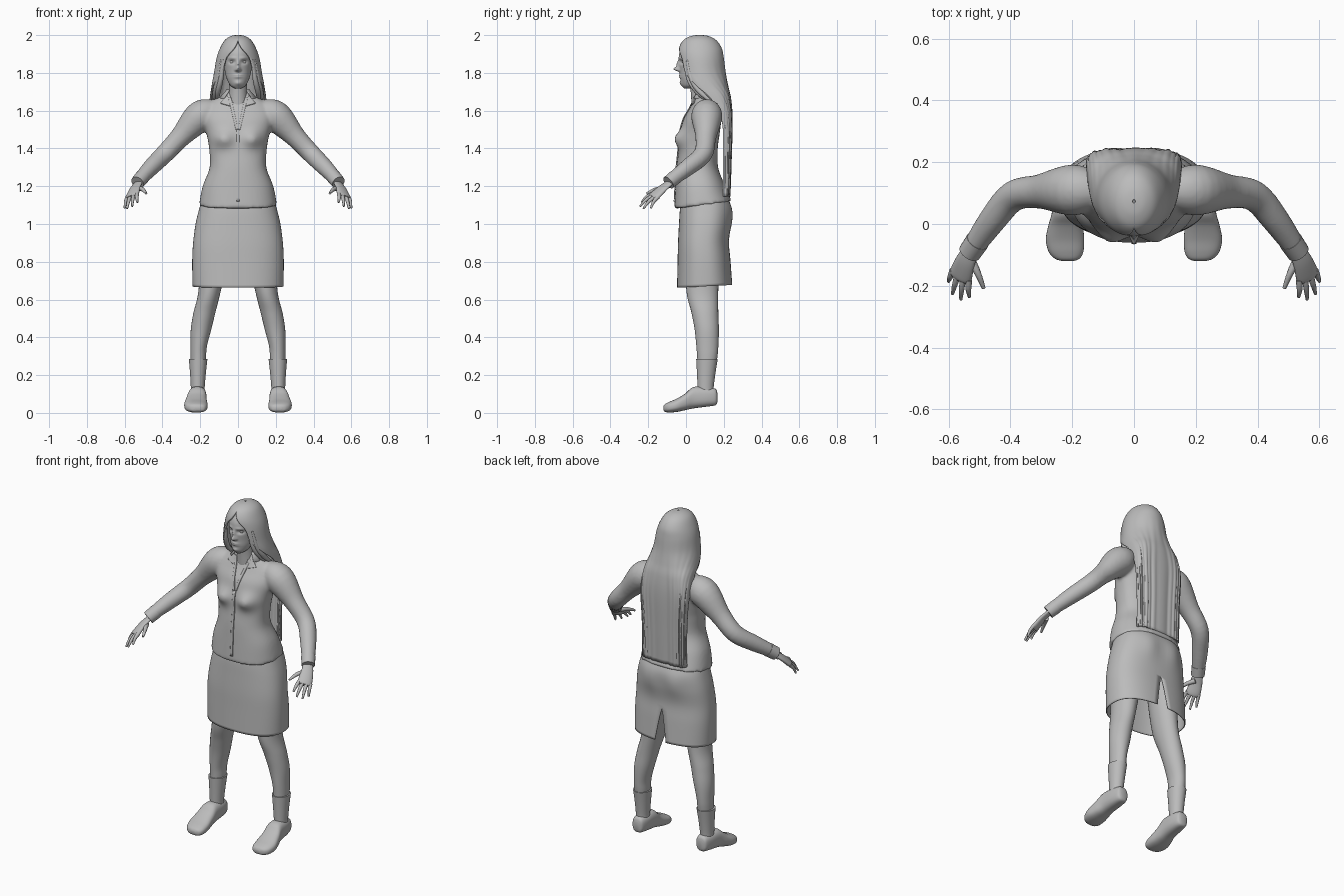
import bpy, bmesh, math
from mathutils import Vector

cube = bpy.data.objects.get("Cube")
if cube:
    bpy.data.objects.remove(cube, do_unlink=True)

grey = bpy.data.materials.new("plain grey")
grey.use_nodes = True
grey.diffuse_color = (0.5, 0.5, 0.5, 1)
grey.node_tree.nodes["Principled BSDF"].inputs["Base Color"].default_value = (0.5, 0.5, 0.5, 1)


def smooth(rows, k=6):
    """Spline between rows of equal length."""
    out = []
    last = len(rows) - 1
    for i in range(last):
        a, b, c, d = rows[max(i - 1, 0)], rows[i], rows[i + 1], rows[min(i + 2, last)]
        for s in range(k):
            t = s / k
            out.append([q + 0.5 * t * (r - p + t * (2 * p - 5 * q + 4 * r - e + t * (3 * (q - r) + e - p)))
                        for p, q, r, e in zip(a, b, c, d)])
    return out + [list(rows[-1])]


def power(v, p):
    return math.copysign(abs(v) ** (2 / p), v)


def oval(cx, cy, rx, ry, p=2, n=40, span=None):
    """Rounded outline from the -y side; span makes it an open arc."""
    angles = [2 * math.pi * i / n for i in range(n)] if span is None else \
             [span * (2 * i / (n - 1) - 1) for i in range(n)]
    return [(cx + rx * power(math.sin(t), p), cy - ry * power(math.cos(t), p)) for t in angles]


def body_ring(z, w, front, back, p=2, n=40, tilt=0, span=None):
    mid = (front + back) / 2
    pts = oval(0, mid, w, (back - front) / 2, p, n, span)
    return [Vector((x, y, z + tilt * (y - mid))) for x, y in pts]


def loft(bm, rings, closed=True, caps=True):
    loops = [[bm.verts.new(p) for p in ring] for ring in rings]
    n = len(loops[0])
    for a, b in zip(loops, loops[1:]):
        for i in range(n if closed else n - 1):
            j = (i + 1) % n
            bm.faces.new((a[i], a[j], b[j], b[i]))
    if closed and caps:
        bm.faces.new(loops[0][::-1])
        bm.faces.new(loops[-1])


def tube(bm, points, side=(0, 1, 0), flat=1, n=20, k=5):
    """Round or flattened tube through points given as x, y, z, radius."""
    path = smooth(points, k)
    rings = []
    for i, (x, y, z, r) in enumerate(path):
        here = Vector((x, y, z))
        t = (Vector(path[min(i + 1, len(path) - 1)][:3]) - Vector(path[max(i - 1, 0)][:3])).normalized()
        u = Vector(side)
        u = (u - t * u.dot(t)).normalized()
        v = t.cross(u)
        rings.append([here + u * a + v * b for a, b in oval(0, 0, r, r * flat, n=n)])
    loft(bm, rings)


def finish(name, bm, mirror=False, thickness=0, angle=45):
    bmesh.ops.remove_doubles(bm, verts=bm.verts, dist=0.0001)
    bmesh.ops.recalc_face_normals(bm, faces=bm.faces)
    mesh = bpy.data.meshes.new(name)
    bm.to_mesh(mesh)
    bm.free()
    mesh.materials.append(grey)
    obj = bpy.data.objects.new(name, mesh)
    bpy.context.collection.objects.link(obj)
    bpy.ops.object.select_all(action='DESELECT')
    obj.select_set(True)
    bpy.context.view_layer.objects.active = obj
    bpy.ops.object.shade_smooth_by_angle(angle=math.radians(angle))
    if thickness:
        mod = obj.modifiers.new("thickness", 'SOLIDIFY')
        mod.thickness = thickness
        mod.offset = 0
    if mirror:
        obj.modifiers.new("mirror", 'MIRROR')
    return obj


# Blouse: torso and sleeves fused into one soft skin
bm = bmesh.new()
torso = [(1.10, .207, -.062, .243, .13), (1.2, .187, -.056, .205, .06), (1.3, .15, -.05, .17, 0),
         (1.4, .153, -.038, .168, 0), (1.47, .165, -.032, .177, 0), (1.55, .185, -.015, .187, 0),
         (1.61, .18, .018, .187, 0), (1.65, .14, .038, .172, 0), (1.68, .085, .046, .145, 0),
         (1.70, .062, .05, .125, 0)]
rings = []
for z, w, f, b, tilt in smooth(torso):
    ring = body_ring(z, w, f, b, 2.3, 64, tilt)
    for v in ring:
        if v.y < 0.06:
            v.y -= .036 * math.exp(-((abs(v.x) - .078) / .05) ** 2 - ((v.z - 1.45) / .045) ** 2)
    rings.append(ring)
loft(bm, rings)
for s in (1, -1):
    tube(bm, [(s * .12, .11, 1.6, .06), (s * .2, .11, 1.57, .083), (s * .305, .105, 1.46, .056),
              (s * .39, .09, 1.37, .05), (s * .46, .01, 1.3, .045), (s * .525, -.083, 1.23, .035)])
blouse = finish("blouse", bm)
mod = blouse.modifiers.new("fuse", 'REMESH')
mod.mode = 'VOXEL'
mod.voxel_size = 0.009
mod.use_smooth_shade = True
mod = blouse.modifiers.new("soften", 'SMOOTH')
mod.factor = 0.5
mod.iterations = 6


def patch(name, a, b, c, d, mirror=False):
    """Thin four-cornered cloth plate, corners as x and z, laid on the blouse front."""
    bm = bmesh.new()
    a, b, c, d = (Vector((x, -.1, z)) for x, z in (a, b, c, d))
    loft(bm, [[a.lerp(b, i / 6).lerp(d.lerp(c, i / 6), j / 20) for i in range(7)] for j in range(21)], False)
    obj = finish(name, bm)
    mod = obj.modifiers.new("lay on", 'SHRINKWRAP')
    mod.target = blouse
    mod.wrap_method = 'PROJECT'
    mod.use_project_y = True
    mod.wrap_mode = 'ABOVE_SURFACE'
    mod.offset = 0.003
    mod = obj.modifiers.new("thickness", 'SOLIDIFY')
    mod.thickness = 0.005
    mod.offset = 0
    if mirror:
        obj.modifiers.new("mirror", 'MIRROR')


patch("button_placket", (-.008, 1.12), (.008, 1.12), (.008, 1.5), (-.008, 1.5))
patch("neckline_edge", (0, 1.5), (.012, 1.5), (.052, 1.67), (.036, 1.67), True)
patch("collar_flap", (.04, 1.622), (.092, 1.637), (.062, 1.675), (.038, 1.672), True)

# Collar band standing round the back of the neck
bm = bmesh.new()
rings = [[Vector((x, y, z)) for x, y in oval(0, .092, w, -d, span=2.3)]
         for z, w, d in ((1.665, .098, .075), (1.70, .066, .05), (1.71, .06, .046))]
loft(bm, rings, False)
finish("collar_band", bm, thickness=.005)

# Cuffs
bm = bmesh.new()
tube(bm, [(.506, -.055, 1.25, .039), (.532, -.093, 1.219, .037)])
finish("cuff", bm, True)

# Hands: flattened palm with tapering fingers
bm = bmesh.new()
across = Vector((.8, .5, -.25)).normalized()
knuckle = Vector((.56, -.165, 1.15))
tube(bm, [(.523, -.078, 1.225, .026), (.545, -.122, 1.19, .034), (.56, -.165, 1.15, .04),
          (.564, -.177, 1.14, .032)], across, .42)
tips = [(.533, -.236, 1.113), (.56, -.244, 1.093), (.587, -.226, 1.081), (.6, -.186, 1.083)]
for i, tip in enumerate(tips):
    base = knuckle + across * (i - 1.5) * .021
    middle = base.lerp(Vector(tip), .5) + Vector((.002, -.004, .005))
    tube(bm, [(*base, .011), (*middle, .009), (*tip, .005)], n=10, k=4)
tube(bm, [(.53, -.11, 1.19, .014), (.505, -.16, 1.183, .011), (.486, -.208, 1.162, .006)], n=10, k=4)
finish("hand", bm, True, angle=60)

# Skirt with a slit opening down the back
bm = bmesh.new()
skirt = [(1.14, .185, -.02, .215), (1.08, .203, -.03, .237), (1.0, .222, -.035, .236), (.9, .235, -.04, .225),
         (.8, .24, -.042, .233), (.67, .238, -.045, .243)]
rings = []
for z, w, f, b in smooth(skirt):
    gap = max(0, .86 - z) * .55
    ring = body_ring(z, w, f, b, 2.4, 65, .05, math.pi - gap)
    for v in ring:
        if v.y > .1:
            v.y += .01 * math.exp(-((abs(v.x) - .08) / .05) ** 2 - ((z - 1.03) / .07) ** 2)
    rings.append(ring)
loft(bm, rings, False)
finish("skirt", bm, thickness=.005)


def limb(name, rows):
    """Upright limb on the left, mirrored to the right: z, x, y, half width, half depth."""
    bm = bmesh.new()
    loft(bm, [[Vector((x, y, z)) for x, y in oval(cx, cy, rx, ry, n=28)] for z, cx, cy, rx, ry in smooth(rows)])
    finish(name, bm, True)


limb("leg", [(.92, .12, .09, .085, .09), (.66, .148, .086, .06, .085), (.53, .178, .1, .058, .071),
             (.44, .196, .11, .054, .064), (.35, .208, .113, .043, .058), (.28, .21, .112, .04, .052),
             (.13, .213, .103, .03, .036)])
limb("sock", [(.285, .211, .111, .049, .057), (.21, .212, .107, .042, .049), (.14, .213, .104, .037, .043),
              (.1, .213, .104, .036, .042)])

# Shoes: outlines swept from heel to toe
bm = bmesh.new()
shoe = [(.166, .212, .018, .055, .105), (.155, .212, .034, .04, .128), (.11, .213, .044, .033, .136),
        (.04, .216, .049, .024, .137), (-.005, .221, .056, .014, .102), (-.05, .223, .062, .005, .075),
        (-.09, .22, .056, .002, .058), (-.112, .216, .04, .006, .046), (-.12, .214, .018, .015, .034)]
loft(bm, [[Vector((x, y, z)) for x, z in oval(cx, (lo + hi) / 2, w, (hi - lo) / 2, 2.6, 32)]
          for y, cx, w, lo, hi in smooth(shoe)])
finish("shoe", bm, True, angle=60)

# Neck
bm = bmesh.new()
loft(bm, [body_ring(*row) for row in smooth([(1.62, .055, .03, .14), (1.7, .048, .025, .125), (1.78, .05, .015, .13)])])
finish("neck", bm)

# Head with features pushed out of the face: x, z, spread in x and z, height
features = [(0, 1.82, .011, .012, .03), (0, 1.845, .009, .02, .012), (.011, 1.815, .006, .006, .008),
            (.032, 1.858, .017, .011, -.012), (.03, 1.878, .02, .008, .004), (0, 1.782, .021, .009, .008),
            (0, 1.782, .022, .0025, -.005), (0, 1.745, .018, .012, .008)]
skull = [(1.718, .018, -.01, .03), (1.735, .042, -.022, .07), (1.77, .06, -.03, .11), (1.81, .07, -.033, .15),
         (1.86, .076, -.038, .17), (1.91, .076, -.034, .17), (1.95, .06, -.012, .15), (1.98, .03, .03, .11)]
bm = bmesh.new()
rings = []
for row in smooth(skull, 14):
    ring = body_ring(*row, n=96)
    for v in ring:
        if v.y < .04:
            v.y -= sum(h * math.exp(-((abs(v.x) - x) / sx) ** 2 - ((v.z - z) / sz) ** 2)
                       for x, z, sx, sz, h in features)
    rings.append(ring)
loft(bm, rings)
finish("head", bm, angle=70)

# Eyes
bm = bmesh.new()
bmesh.ops.create_uvsphere(bm, u_segments=16, v_segments=10, radius=.013)
bmesh.ops.translate(bm, verts=bm.verts, vec=(.031, -.008, 1.858))
finish("eye", bm, True)

# Long hair: z, half width, centre y, depth, opening angle, squareness
hair = [(1.145, .14, .195, .033, 90, 3.5), (1.35, .14, .195, .04, 90, 3.5), (1.55, .15, .188, .052, 90, 3.5),
        (1.66, .145, .15, .083, 95, 3), (1.73, .135, .105, .113, 110, 2.4), (1.8, .122, .085, .12, 135, 2),
        (1.88, .108, .078, .117, 146, 2), (1.93, .09, .075, .109, 168, 2), (1.97, .066, .073, .083, 180, 2),
        (1.99, .036, .073, .045, 180, 2), (1.996, .004, .073, .005, 180, 2)]
bm = bmesh.new()
rings = []
for z, w, cy, d, a, p in smooth(hair):
    ridge = .004 * min(1, max(0, (1.9 - z) / .4))
    pts = oval(0, cy, w, -d, p, 73, math.radians(min(a, 180)))
    rings.append([Vector((x, y + ridge * math.sin(i * .9) * math.cos(i * .37), z)) for i, (x, y) in enumerate(pts)])
loft(bm, rings, False)
finish("long_hair", bm, thickness=.01)

# Loose locks beside the face
bm = bmesh.new()
for out in (0, .014):
    tube(bm, [(.075 + out, -.008 + out, 1.87, .006), (.09 + out, .015 + out, 1.77, .013),
              (.106 + out, .06 + out, 1.7, .014), (.112 + out, .13 + out, 1.64, .006)], n=12)
finish("side_lock", bm, True)
